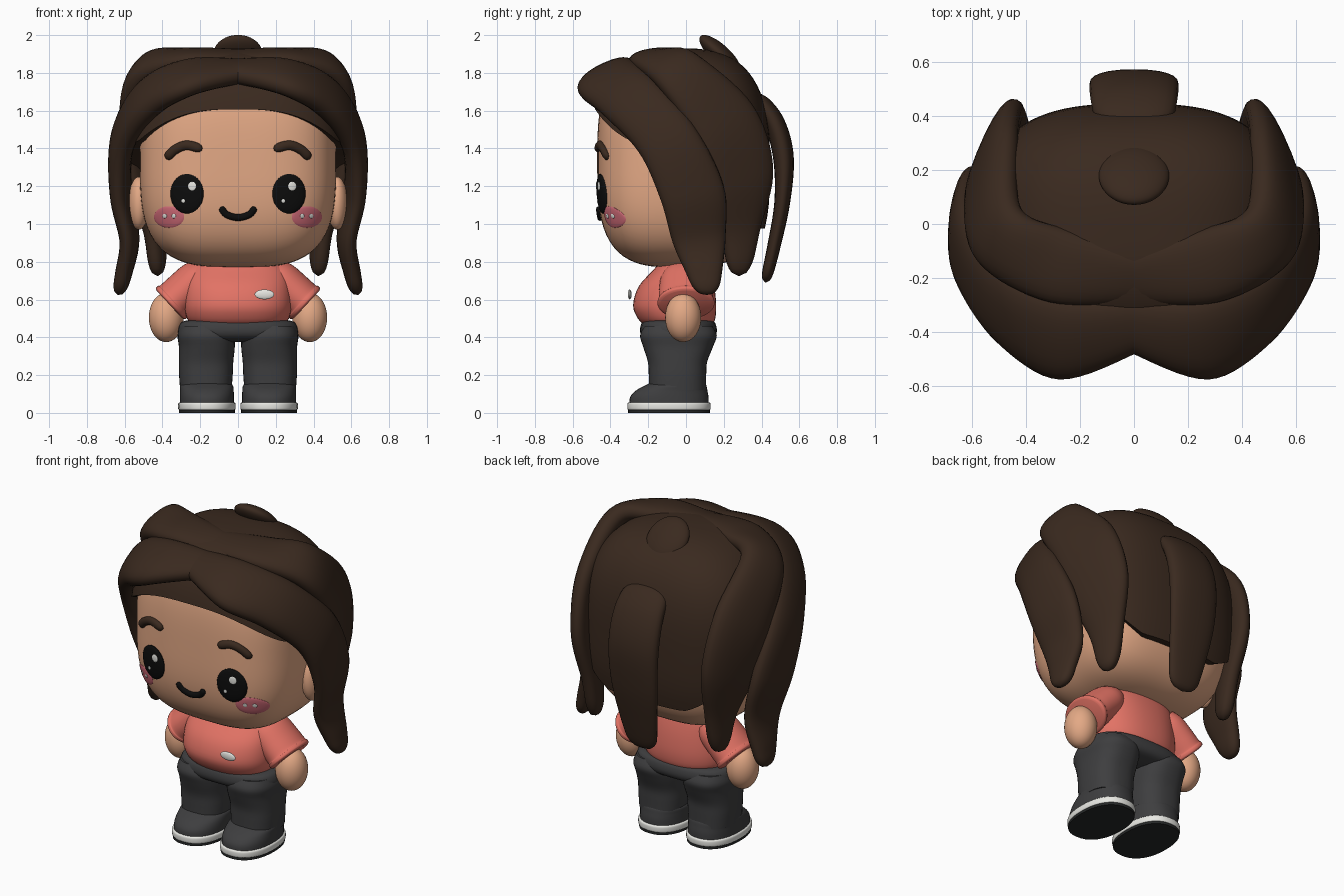
import bpy, bmesh, math
from mathutils import Vector, Matrix

if "Cube" in bpy.data.objects:
    bpy.data.objects.remove(bpy.data.objects["Cube"])


def material(name, rgb):
    m = bpy.data.materials.new(name)
    m.diffuse_color = (*rgb, 1)
    m.use_nodes = True
    m.node_tree.nodes["Principled BSDF"].inputs["Base Color"].default_value = m.diffuse_color
    return m


SKIN = material("warm skin", (0.77, 0.395, 0.235))
HAIR = material("dark brown hair", (0.042, 0.0225, 0.0135))
CORAL = material("coral cloth", (0.76, 0.17, 0.13))
GREY = material("charcoal cloth", (0.048, 0.048, 0.050))
SOLE = material("dark sole", (0.018, 0.020, 0.020))
BLACK = material("black", (0.004, 0.004, 0.004))
WHITE = material("off white", (0.80, 0.80, 0.76))
PINK = material("blush pink", (0.64, 0.15, 0.19))
TAU = 2 * math.pi


def spow(v, e):
    return math.copysign(abs(v) ** e, v)


def spline(stations, n=6):
    """Catmull-Rom interpolation of number tuples."""
    out, last = [], len(stations) - 1
    for i in range(last):
        a, b, c, d = (stations[min(max(j, 0), last)] for j in (i - 1, i, i + 1, i + 2))
        for k in range(n):
            t = k / n
            out.append([0.5 * (2 * q + (r - p) * t + (2 * p - 5 * q + 4 * r - s) * t * t
                               + (3 * q - p - 3 * r + s) * t ** 3)
                        for p, q, r, s in zip(a, b, c, d)])
    return out + [list(stations[-1])]


def finish(name, bm, mat, mirror=False, angle=50):
    bmesh.ops.recalc_face_normals(bm, faces=bm.faces)
    me = bpy.data.meshes.new(name)
    bm.to_mesh(me)
    bm.free()
    me.materials.append(mat)
    ob = bpy.data.objects.new(name, me)
    bpy.context.collection.objects.link(ob)
    bpy.ops.object.select_all(action='DESELECT')
    ob.select_set(True)
    bpy.context.view_layer.objects.active = ob
    bpy.ops.object.shade_smooth_by_angle(angle=math.radians(angle))
    if mirror:
        ob.modifiers.new("Mirror", 'MIRROR').use_mirror_merge = False
    return ob


def skin_rings(name, rings, mat, mirror=False, angle=50):
    bm = bmesh.new()
    rows = [[bm.verts.new(p) for p in ring] for ring in rings]
    n = len(rows[0])
    for a, b in zip(rows, rows[1:]):
        for i in range(n):
            bm.faces.new((a[i], a[(i + 1) % n], b[(i + 1) % n], b[i]))
    bm.faces.new(rows[0])
    bm.faces.new(rows[-1])
    return finish(name, bm, mat, mirror, angle)


def loft(name, stations, mat, p=2.0, mirror=False, matrix=Matrix(), n=4, seg=40):
    """Stations are (z, centre x, centre y, radius x, radius y)."""
    rings = []
    for z, cx, cy, rx, ry in spline(stations, n):
        rings.append([matrix @ Vector((cx + rx * spow(math.cos(TAU * i / seg), 2 / p),
                                       cy + ry * spow(math.sin(TAU * i / seg), 2 / p), z))
                      for i in range(seg)])
    return skin_rings(name, rings, mat, mirror)


def blob(name, c, r, mat, p=2.0, mirror=False, rot=Matrix(), cuts=15):
    """Rounded box or ellipsoid made from a subdivided cube."""
    bm = bmesh.new()
    bmesh.ops.create_cube(bm, size=2)
    bmesh.ops.subdivide_edges(bm, edges=bm.edges[:], cuts=cuts, use_grid_fill=True)
    for v in bm.verts:
        d = Vector([math.tan(q * math.pi / 4) for q in v.co])
        d /= sum(abs(q) ** p for q in d) ** (1 / p)
        v.co = Vector(c) + rot @ Vector([a * b for a, b in zip(d, r)])
    return finish(name, bm, mat, mirror)


def strand(name, stations, mirror=True, round_start=False, seg=24):
    """Hair lock: stations are edge point A, edge point B, half thickness."""
    st = spline(stations, 8)
    mids = [(Vector(s[:3]) + Vector(s[3:6])) / 2 for s in st]
    rings, last = [], len(st) - 1
    for i, s in enumerate(st):
        w = (Vector(s[3:6]) - Vector(s[:3])) / 2
        tan = mids[min(i + 1, last)] - mids[max(i - 1, 0)]
        nor = tan.cross(w).normalized() * s[6]
        u = i / last
        end = max(0, (u - 0.9) / 0.1, (0.12 - u) / 0.12 if round_start else 0)
        f = math.sqrt(max(0.004, 1 - end ** 2))
        rings.append([mids[i] + f * (w * spow(math.cos(TAU * k / seg), 0.85)
                                     + nor * spow(math.sin(TAU * k / seg), 0.85))
                      for k in range(seg)])
    return skin_rings(name, rings, HAIR, mirror)


# Head
HC, HR, HP = (0, -0.03, 1.33), (0.52, 0.44, 0.56), 3.2
blob("head", HC, HR, SKIN, HP, cuts=23)
blob("ear", (0.525, -0.01, 1.11), (0.055, 0.085, 0.14), SKIN, mirror=True)


def face_y(x, z):
    k = 1 - abs(x / HR[0]) ** HP - abs((z - HC[2]) / HR[2]) ** HP
    return HC[1] - HR[1] * max(k, 0) ** (1 / HP)


def dome(name, x, z, rx, rz, bulge, mat, lift=0.0, mirror=False):
    """Shallow disc that follows the face."""
    rings = []
    for r, h in ((1, -0.004), (1, 0.3), (0.93, 0.6), (0.8, 0.8), (0.5, 0.95), (0.05, 1)):
        ring = []
        for i in range(28):
            px, pz = x + rx * r * math.cos(TAU * i / 28), z + rz * r * math.sin(TAU * i / 28)
            ring.append((px, face_y(px, pz) - lift - h * bulge, pz))
        rings.append(ring)
    return skin_rings(name, rings, mat, mirror)


def face_tube(name, points, radius, mat, mirror=False):
    """Rounded tube lying on the face through (x, z) points."""
    pts = spline(points, 6)
    rings, last = [], len(pts) - 1
    for i, (x, z) in enumerate(pts):
        a, b = pts[max(i - 1, 0)], pts[min(i + 1, last)]
        d = Vector((b[0] - a[0], b[1] - a[1])).normalized()
        e = min(i, last - i) / 3
        r = radius * (math.sqrt(max(0.05, 1 - (1 - e) ** 2)) if e < 1 else 1)
        rings.append([(x - d.y * r * math.cos(TAU * k / 12),
                       face_y(x, z) - 0.004 + r * 0.8 * math.sin(TAU * k / 12),
                       z + d.x * r * math.cos(TAU * k / 12)) for k in range(12)])
    return skin_rings(name, rings, mat, mirror)


# Face details
dome("eye", 0.27, 1.16, 0.088, 0.105, 0.016, BLACK, mirror=True)
for side, ex in (("right", 0.265), ("left", -0.265)):
    dome("eye_glint_large_" + side, ex + 0.022, 1.2, 0.022, 0.024, 0.005, WHITE, 0.014)
    dome("eye_glint_small_" + side, ex - 0.025, 1.122, 0.010, 0.011, 0.005, WHITE, 0.014)
dome("blush", 0.365, 1.037, 0.08, 0.057, 0.007, PINK, mirror=True)
for i, bx in enumerate((0.34, 0.388)):
    dome("blush_glint_%d" % i, bx, 1.042, 0.011, 0.012, 0.004, WHITE, 0.006, mirror=True)
face_tube("eyebrow", [(0.38, 1.345), (0.335, 1.392), (0.27, 1.417), (0.19, 1.395)],
          0.025, HAIR, mirror=True)
face_tube("smile", [(-0.09, 1.09), (-0.063, 1.052), (0, 1.034), (0.063, 1.052), (0.09, 1.09)],
          0.018, BLACK)

# Hair cap with a raised front hairline that drops towards the nape
CC, CR, CP = (0, -0.03, 1.3), (0.57, 0.475, 0.63), 2.8


def cap_point(a, z):
    k = max(0, 1 - abs((z - CC[2]) / CR[2]) ** CP) ** (1 / CP)
    return Vector((CR[0] * k * spow(math.sin(a), 2 / CP),
                   CC[1] - CR[1] * k * spow(math.cos(a), 2 / CP), z))


def hairline(a):
    q = cap_point(a, 1.4)
    t = min(max((q.y + 0.3) / 0.72, 0), 1)
    return 1.607 - 0.16 * abs(q.x / 0.52) ** 3 * (1 - t) - 0.63 * t ** 1.9


cap = []
for j in range(-1, 25):
    ring = []
    for i in range(96):
        a, t = TAU * i / 96, max(j, 0) / 24
        low = hairline(a)
        q = cap_point(a, low + (1.9299 - low) * math.sin(t * math.pi / 2))
        ring.append(Vector((q.x * 0.86, q.y * 0.86, q.z)) if j < 0 else q)
    cap.append(ring)
skin_rings("hair_cap", cap, HAIR, angle=60)

# Hair locks
strand("front_lock", [
    (-0.02, -0.47, 1.775, -0.02, -0.27, 1.845, 0.055),
    (0.27, -0.57, 1.70, 0.25, -0.27, 1.85, 0.068),
    (0.475, -0.44, 1.58, 0.48, -0.15, 1.745, 0.075),
    (0.61, -0.25, 1.38, 0.61, 0.05, 1.51, 0.066),
    (0.635, -0.135, 1.13, 0.605, 0.20, 1.20, 0.056),
    (0.59, -0.07, 0.90, 0.56, 0.21, 0.94, 0.05),
    (0.61, 0.00, 0.74, 0.60, 0.19, 0.74, 0.045),
    (0.64, 0.05, 0.625, 0.63, 0.17, 0.625, 0.035)])
strand("side_lock", [
    (-0.02, -0.29, 1.845, -0.02, -0.10, 1.90, 0.045),
    (0.31, -0.29, 1.855, 0.25, -0.02, 1.895, 0.055),
    (0.555, -0.15, 1.735, 0.44, 0.07, 1.88, 0.068),
    (0.60, 0.04, 1.46, 0.455, 0.35, 1.63, 0.066),
    (0.55, 0.12, 1.17, 0.435, 0.46, 1.30, 0.06),
    (0.47, 0.19, 0.94, 0.41, 0.39, 0.97, 0.05),
    (0.44, 0.22, 0.725, 0.41, 0.34, 0.725, 0.045)])
strand("back_lock", [
    (-0.14, 0.35, 1.68, 0.14, 0.35, 1.68, 0.05),
    (-0.16, 0.46, 1.55, 0.16, 0.46, 1.55, 0.055),
    (-0.165, 0.515, 1.36, 0.165, 0.515, 1.36, 0.055),
    (-0.155, 0.51, 1.12, 0.155, 0.51, 1.12, 0.042),
    (-0.125, 0.465, 0.88, 0.125, 0.465, 0.88, 0.035),
    (-0.09, 0.42, 0.69, 0.09, 0.42, 0.69, 0.03)], mirror=False, round_start=True)
blob("crown_tuft", (0, 0.18, 1.9), (0.13, 0.14, 0.05), HAIR,
     rot=Matrix.Rotation(math.radians(-42), 3, 'X'))

# Shirt, sleeves and badge
loft("shirt", [(0.81, 0, -0.01, 0.2, 0.12), (0.76, 0, -0.02, 0.26, 0.15),
               (0.67, 0, -0.05, 0.28, 0.2), (0.57, 0, -0.06, 0.285, 0.22),
               (0.50, 0, -0.05, 0.27, 0.205), (0.465, 0, -0.04, 0.24, 0.18)], CORAL, 2.3)
out = Vector((0.73, 0, -0.68)).normalized()
frame = Matrix.Translation((0.22, 0, 0.706)) @ out.to_track_quat('Z', 'Y').to_matrix().to_4x4()
loft("sleeve", [(-0.06, 0, 0, 0.11, 0.08), (0, 0, 0, 0.135, 0.103), (0.1, 0, 0, 0.143, 0.107),
                (0.16, 0, 0, 0.145, 0.108), (0.17, 0, 0, 0.15, 0.113),
                (0.187, 0, 0, 0.15, 0.113), (0.195, 0, 0, 0.135, 0.1)],
     CORAL, mirror=True, matrix=frame)
blob("shirt_badge", (0.14, -0.298, 0.627), (0.052, 0.01, 0.026), WHITE, cuts=9)

# Arms
blob("hand", (0.38, -0.015, 0.505), (0.092, 0.095, 0.13), SKIN, mirror=True)

# Trousers
loft("hips", [(0.49, 0, -0.04, 0.27, 0.17), (0.475, 0, -0.04, 0.305, 0.195),
              (0.43, 0, -0.04, 0.318, 0.203), (0.395, 0, -0.04, 0.30, 0.18),
              (0.375, 0, -0.04, 0.24, 0.11)], GREY, 2.6)
loft("leg", [(0.46, 0.175, -0.04, 0.13, 0.18), (0.41, 0.17, -0.04, 0.15, 0.203),
             (0.35, 0.165, -0.042, 0.148, 0.185), (0.27, 0.169, -0.045, 0.144, 0.157),
             (0.2, 0.170, -0.045, 0.142, 0.152), (0.12, 0.170, -0.045, 0.136, 0.15)],
     GREY, 2.5, mirror=True)

# Shoes
loft("shoe_upper", [(0.04, 0.165, -0.09, 0.143, 0.21), (0.085, 0.165, -0.088, 0.143, 0.207),
                    (0.12, 0.165, -0.075, 0.142, 0.188), (0.145, 0.167, -0.055, 0.14, 0.163),
                    (0.158, 0.168, -0.045, 0.125, 0.145)], GREY, 2.3, mirror=True)
loft("shoe_rim", [(0.015, 0.165, -0.09, 0.146, 0.214), (0.022, 0.165, -0.09, 0.152, 0.22),
                  (0.048, 0.165, -0.09, 0.152, 0.22), (0.056, 0.165, -0.09, 0.145, 0.213)],
     WHITE, 2.3, mirror=True)
loft("shoe_bottom", [(0, 0.165, -0.09, 0.148, 0.216), (0.016, 0.165, -0.09, 0.148, 0.216)],
     SOLE, 2.3, mirror=True)
